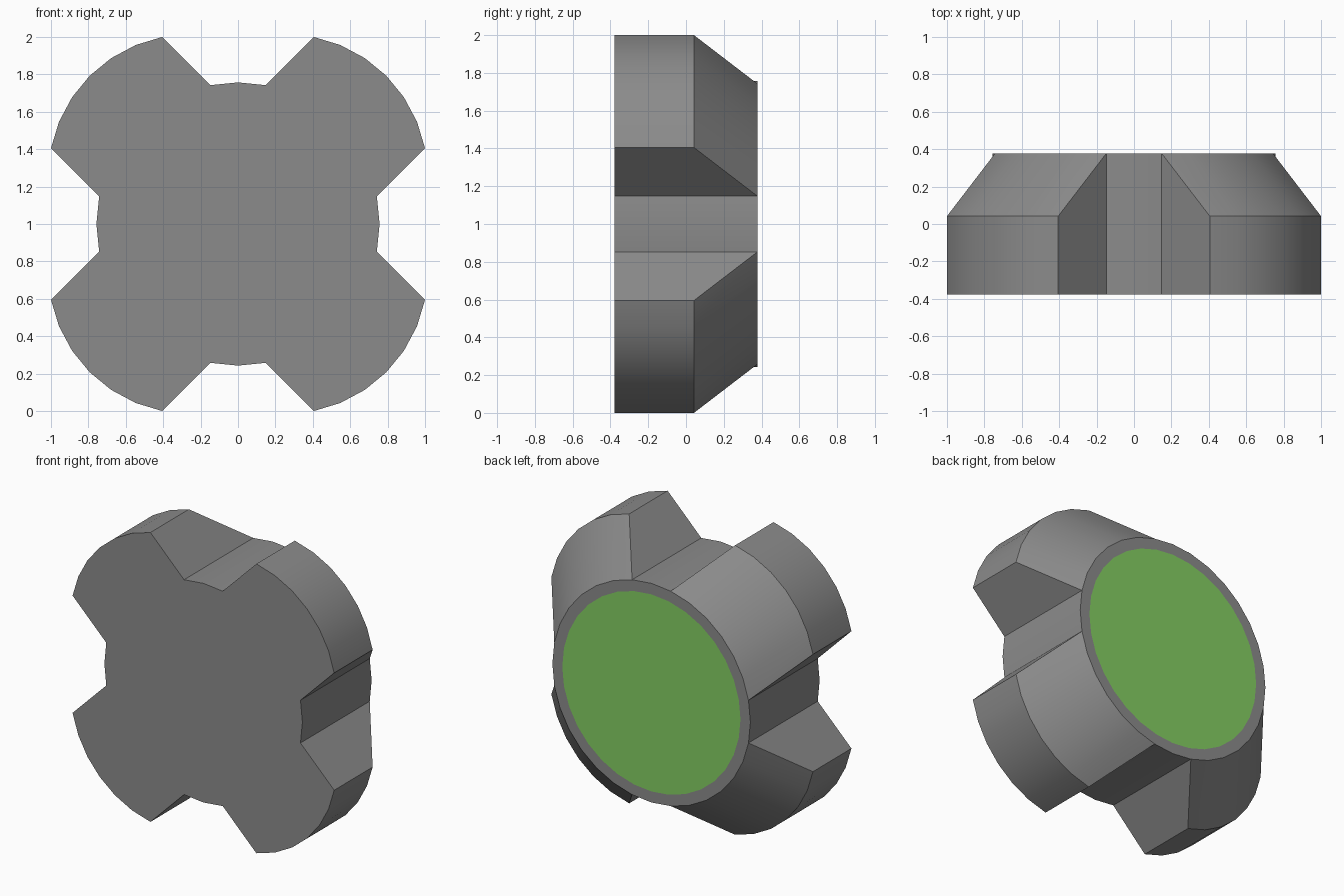
import bpy, bmesh, math

if "Cube" in bpy.data.objects:
    bpy.data.objects.remove(bpy.data.objects["Cube"])

R = 0.757                 # core radius
STEP = math.tau / 32      # 32-sided core
OFF = 0.2575              # diagonal shift of each corner lobe
Y_FRONT, Y_MID, Y_BACK = -0.378, 0.042, 0.378
GREEN_R = 0.9             # green disc as a share of the core radius


def material(name, rgb):
    m = bpy.data.materials.new(name)
    m.diffuse_color = (*rgb, 1)
    m.use_nodes = True
    m.node_tree.nodes["Principled BSDF"].inputs["Base Color"].default_value = m.diffuse_color
    return m


def outline(off):
    """Round core with four arc segments pushed out along the diagonals."""
    pts = []
    for q in range(4):
        turn = q * math.pi / 2
        # (arc step, pushed out?) around one quadrant
        seq = [(0, 0), (1, 0)] + [(i, 1) for i in range(1, 8)] + [(7, 0)]
        for i, pushed in seq:
            x = R * math.cos(i * STEP) + off * pushed
            z = R * math.sin(i * STEP) + off * pushed
            pts.append((x * math.cos(turn) - z * math.sin(turn),
                        x * math.sin(turn) + z * math.cos(turn)))
    return pts


bm = bmesh.new()


def ring(pts, y):
    return [bm.verts.new((x, y, z + 1)) for x, z in pts]


def bridge(a, b):
    n = len(a)
    for i in range(n):
        j = (i + 1) % n
        bm.faces.new((a[i], a[j], b[j], b[i]))


# Lobed body: straight front section, lobes tapering into the round back
front = ring(outline(OFF), Y_FRONT)
mid = ring(outline(OFF), Y_MID)
back = ring(outline(0), Y_BACK)
bm.faces.new(front)
bridge(front, mid)
bridge(mid, back)

# Back face: grey rim around a flush green disc
disc = ring([(x * GREEN_R, z * GREEN_R) for x, z in outline(0)], Y_BACK)
bridge(back, disc)
bm.faces.new(disc).material_index = 1

bmesh.ops.remove_doubles(bm, verts=bm.verts[:], dist=1e-4)
bmesh.ops.recalc_face_normals(bm, faces=bm.faces[:])

mesh = bpy.data.meshes.new("lobed_body")
bm.to_mesh(mesh)
bm.free()
mesh.materials.append(material("grey", (0.26, 0.26, 0.26)))
mesh.materials.append(material("green", (0.23, 0.62, 0.125)))
obj = bpy.data.objects.new("lobed_body", mesh)
bpy.context.collection.objects.link(obj)
bpy.context.view_layer.objects.active = obj
obj.select_set(True)
bpy.ops.object.shade_smooth_by_angle(angle=math.radians(30))
